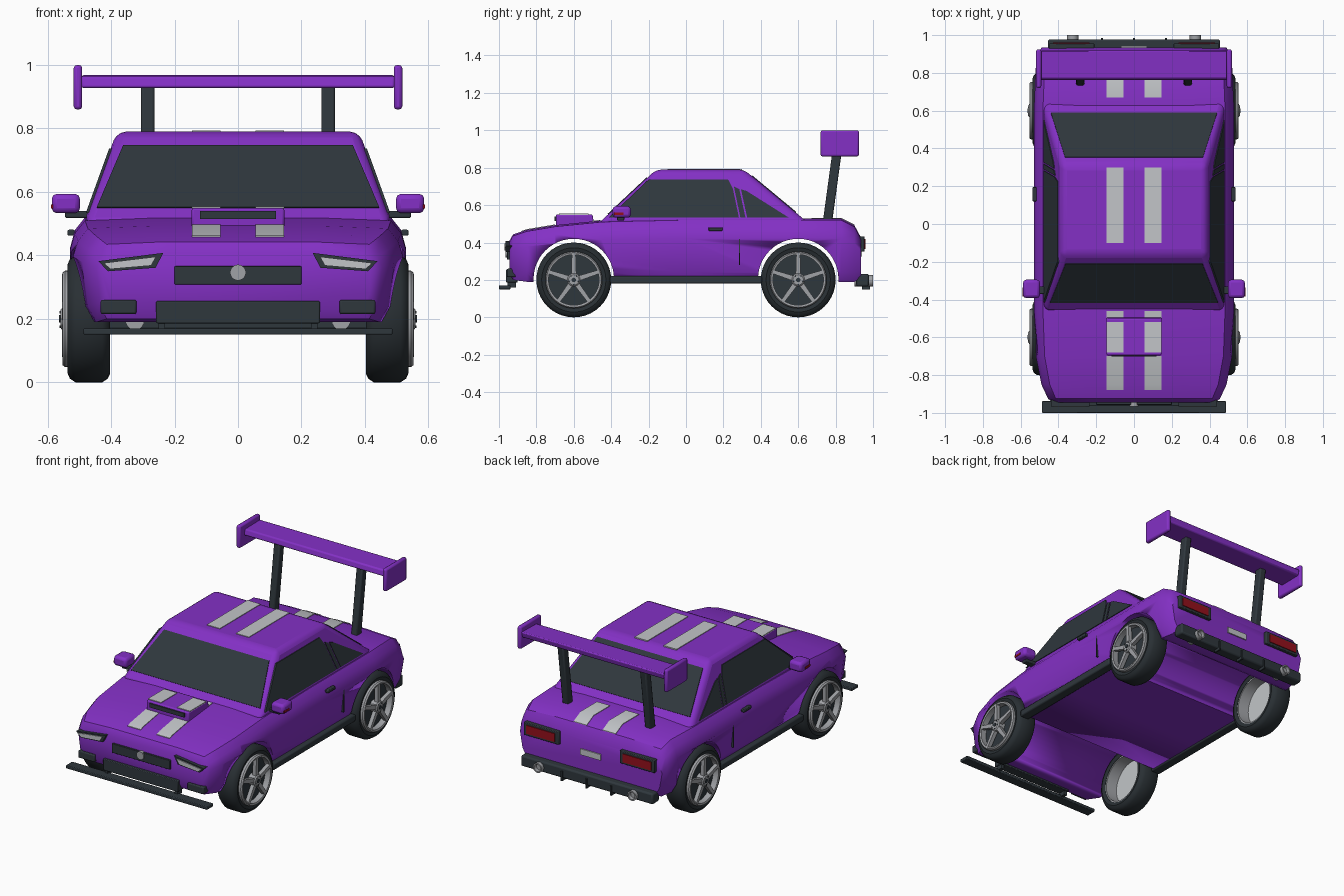
import bpy, bmesh, math
from mathutils import Vector

if "Cube" in bpy.data.objects:
    bpy.data.objects.remove(bpy.data.objects["Cube"])


def material(name, *rgb):
    m = bpy.data.materials.new(name)
    m.use_nodes = True
    m.diffuse_color = (*rgb, 1)
    m.node_tree.nodes["Principled BSDF"].inputs["Base Color"].default_value = (*rgb, 1)
    return m


PURPLE = material("purple paint", .23, .03, .56)
DARK = material("dark trim", .028, .038, .046)
RUBBER = material("tyre rubber", .022, .029, .034)
LIGHT = material("light grey", .54, .56, .58)
METAL = material("rim metal", .35, .36, .38)
RED = material("red lamp", .3, .005, .012)


def finish(name, bm, mat, bevel=0, segments=2):
    bmesh.ops.remove_doubles(bm, verts=bm.verts, dist=1e-5)
    bmesh.ops.recalc_face_normals(bm, faces=bm.faces)
    me = bpy.data.meshes.new(name)
    bm.to_mesh(me)
    bm.free()
    me.materials.append(mat)
    ob = bpy.data.objects.new(name, me)
    bpy.context.collection.objects.link(ob)
    if bevel:
        mod = ob.modifiers.new("Bevel", 'BEVEL')
        mod.width, mod.segments = bevel, segments
    bpy.ops.object.select_all(action='DESELECT')
    ob.select_set(True)
    bpy.context.view_layer.objects.active = ob
    bpy.ops.object.shade_smooth_by_angle(angle=math.radians(35))
    return ob


def plate(name, points, push, mat, bevel=0):
    """Polygon extruded along a vector."""
    bm = bmesh.new()
    face = bm.faces.new([bm.verts.new(p) for p in points])
    new = bmesh.ops.extrude_face_region(bm, geom=[face])["geom"]
    bmesh.ops.translate(bm, vec=Vector(push),
                        verts=[v for v in new if isinstance(v, bmesh.types.BMVert)])
    return finish(name, bm, mat, bevel)


def box(name, x, y, z, mat, bevel=0):
    pts = [(x[0], y[0], z[0]), (x[1], y[0], z[0]), (x[1], y[1], z[0]), (x[0], y[1], z[0])]
    return plate(name, pts, (0, 0, z[1] - z[0]), mat, bevel)


def skin(name, rings, mat, caps=False, loop=False, **kw):
    """Closed rings of points joined by quads."""
    bm = bmesh.new()
    rows = [[bm.verts.new(p) for p in r] for r in rings]
    n = len(rows[0])
    for a, b in zip(rows, rows[1:] + rows[:1] if loop else rows[1:]):
        for i in range(n):
            j = (i + 1) % n
            bm.faces.new((a[i], a[j], b[j], b[i]))
    if caps:
        bm.faces.new(rows[0])
        bm.faces.new(rows[-1])
    return finish(name, bm, mat, **kw)


def lathe(name, profile, centre, mat, axis='x', loop=False, sides=40):
    """Profile of (distance along axis, radius) turned around the axis."""
    rings = []
    for d, r in profile:
        ring = []
        for i in range(sides):
            a = math.tau * i / sides
            u, w = r * math.cos(a), r * math.sin(a)
            ring.append(Vector(centre) + Vector((d, u, w) if axis == 'x' else (u, d, w)))
        rings.append(ring)
    return skin(name, rings, mat, caps=not loop, loop=loop)


# Main body: sections of (y, half width, bottom, top)
STATIONS = [(-.945, .43, .23, .40), (-.925, .455, .20, .435), (-.85, .49, .19, .46),
            (-.7, .52, .19, .485), (-.45, .53, .19, .51), (0, .53, .19, .52),
            (.6, .53, .19, .52), (.83, .52, .19, .52), (.9, .505, .19, .485),
            (.935, .49, .21, .42)]


def section(y, w, lo, hi):
    half = [(.91 * w, lo), (.965 * w, lo + .05), (w, lo + .7 * (hi - lo)),
            (.97 * w, hi - .04), (.91 * w, hi), (.5 * w, hi + .008)]
    return [(x, y, z) for x, z in half] + [(-x, y, z) for x, z in reversed(half)]


body = skin("body", [section(*s) for s in STATIONS], PURPLE, caps=True)
for y in (-.6, .6):
    cutter = lathe("arch_cutter", [(-.7, .215), (.7, .215)], (0, y, .205), PURPLE, sides=48)
    cutter.hide_render = True
    mod = body.modifiers.new("Arch", 'BOOLEAN')
    mod.object, mod.operation, mod.solver = cutter, 'DIFFERENCE', 'EXACT'
    bpy.context.view_layer.objects.active = body
    bpy.ops.object.modifier_apply(modifier=mod.name)
    bpy.data.objects.remove(cutter)

# Cabin
base = [(-.487, -.47, .5), (.487, -.47, .5), (.487, .66, .5), (-.487, .66, .5)]
roof = [(-.382, -.16, .79), (.382, -.16, .79), (.382, .31, .79), (-.382, .31, .79)]
skin("cabin", [base, roof], PURPLE, caps=True, bevel=.028, segments=3)


def screen(name, y0, slope, low, high, push):
    pts = [(x, y0 + slope * (z - .5) - push[1] / 2, z - push[2] / 2) for x, z in
           ((-low[0], low[1]), low, high, (-high[0], high[1]))]
    plate(name, pts, push, DARK)


screen("windshield", -.47, 1.069, (.445, .55), (.362, .745), (0, -.006, .006))
screen("rear_window", .66, -1.207, (.44, .56), (.365, .755), (0, .006, .006))

SIDE_GLASS = {
    "door_window": [(-.415, .533), (-.2, .737), (.225, .737), (.25, .69), (.283, .533)],
    "pillar_trim": [(.256, .7), (.285, .685), (.318, .533), (.291, .533)],
    "quarter_window": [(.294, .685), (.325, .675), (.55, .533), (.327, .533)]}


def deck(y):
    for a, b in zip(STATIONS, STATIONS[1:]):
        if a[0] <= y <= b[0]:
            return a[3] + (b[3] - a[3]) * (y - a[0]) / (b[0] - a[0]) + .008


def stripe(name, x, y0, y1, height=deck):
    ys = [y0] + [s[0] for s in STATIONS if y0 < s[0] < y1] + [y1]
    pts = [(x - .045, y, height(y) + .004) for y in ys]
    pts += [(x - .045, y, height(y) - .003) for y in reversed(ys)]
    plate(name, pts, (.09, 0, 0), LIGHT)


def wheel(name, s, y):
    c = (0, y, .2)
    lathe(name + "_tyre", [(s * x, r) for x, r in (
        (.53, .15), (.537, .172), (.53, .188), (.512, .2), (.428, .2),
        (.41, .188), (.403, .172), (.41, .15))], c, RUBBER, loop=True)
    lathe(name + "_rim", [(s * x, r) for x, r in (
        (.412, .152), (.545, .152), (.553, .146), (.55, .135), (.412, .142))], c, METAL, loop=True)
    lathe(name + "_brake_disc", [(s * .5, .138), (s * .512, .138)], c, DARK)
    lathe(name + "_back_plate", [(s * .485, .14), (s * .499, .14)], c, LIGHT)
    lathe(name + "_hub", [(s * .513, .036), (s * .553, .036), (s * .56, .028)], c, METAL, sides=20)
    lathe(name + "_cap", [(s * .55, .012), (s * .564, .012)], c, DARK, sides=12)
    for k in range(5):
        a = math.tau * k / 5 + math.pi / 2
        out, across = Vector((0, math.cos(a), math.sin(a))), Vector((0, -math.sin(a), math.cos(a)))
        mid = Vector((s * .53, y, .2))
        pts = [mid + out * r + across * t for r, t in
               ((.02, -.014), (.142, -.01), (.142, .01), (.02, .014))]
        plate(f"{name}_spoke_{k + 1}", pts, (s * .024, 0, 0), METAL)
        bolt = Vector(c) + (out * math.cos(.63) + across * math.sin(.63)) * .025
        lathe(f"{name}_bolt_{k + 1}", [(s * .55, .004), (s * .562, .004)], bolt, DARK, sides=8)


# Everything that repeats on both sides
for s, side in ((1, "left"), (-1, "right")):
    def span(a, b):
        return sorted((s * a, s * b))

    for name, pts in SIDE_GLASS.items():
        plate(f"{side}_{name}", [(s * (.483 - (z - .5) * .362), y, z) for y, z in pts],
              (s * .009, 0, 0), DARK)
    for end, y in (("front", -.6), ("rear", .6)):
        wheel(f"{end}_{side}_wheel", s, y)

    # Stripes
    x = s * .1
    stripe(f"{side}_hood_stripe", x, -.88, -.7)
    stripe(f"{side}_cowl_stripe", x, -.5, -.46)
    stripe(f"{side}_scoop_stripe", x, -.68, -.52, lambda y: .55)
    stripe(f"{side}_roof_stripe", x, -.1, .3, lambda y: .79)
    stripe(f"{side}_trunk_stripe", x, .67, .9)

    # Side trim and mirrors
    box(f"{side}_side_skirt", span(.47, .53), (-.405, .405), (.18, .222), DARK, .008)
    box(f"{side}_door_handle", span(.515, .537), (.12, .195), (.462, .481), DARK, .004)
    box(f"{side}_door_seam", span(.5, .53), (.284, .29), (.28, .42), DARK)
    box(f"{side}_mirror_arm", span(.45, .545), (-.37, -.33), (.518, .54), DARK, .005)
    box(f"{side}_mirror", span(.498, .587), (-.392, -.295), (.533, .594), PURPLE, .016)
    box(f"{side}_mirror_lamp", span(.57, .589), (-.385, -.335), (.548, .56), RED)

    # Front lamps
    plate(f"{side}_headlight_housing", [(s * a, -.965, z) for a, z in (
        (.235, .408), (.44, .382), (.41, .35), (.26, .361))][::-1], (0, .045, 0), DARK)
    plate(f"{side}_headlight", [(s * a, -.97, z) for a, z in (
        (.258, .396), (.424, .376), (.402, .357), (.274, .368))], (0, .01, 0), LIGHT)
    box(f"{side}_fog_lamp", span(.32, .433), (-.958, -.91), (.215, .26), DARK, .006)

    # Rear lamps, exhausts and diffuser fins
    box(f"{side}_taillight_housing", span(.21, .45), (.9, .955), (.352, .432), DARK, .004)
    box(f"{side}_taillight", span(.235, .43), (.95, .96), (.366, .418), RED)
    lathe(f"{side}_exhaust", [(.9, .03), (1, .03), (1, .022), (.98, .02)],
          (s * .325, 0, .195), METAL, 'y', sides=20)
    box(f"{side}_diffuser_fin", span(.165, .175), (.94, .985), (.15, .21), DARK)

    # Wing supports and end plates
    plate(f"{side}_wing_strut", [(s * .263, y, z) for y, z in (
        (.73, .5), (.78, .5), (.84, .94), (.79, .94))], (s * .043, 0, 0), DARK, .008)
    box(f"{side}_wing_end_plate", span(.491, .518), (.72, .925), (.86, 1), PURPLE, .01)

# Wing blade
plate("wing_blade", [(-.495, y, z) for y, z in (
    (.76, .928), (.91, .93), (.92, .968), (.77, .965))], (.99, 0, 0), PURPLE, .008)

# Hood scoop
plate("hood_scoop", [(-.146, y, z) for y, z in (
    (-.695, .485), (-.695, .55), (-.5, .55), (-.49, .49))], (.292, 0, 0), PURPLE, .007)
box("scoop_opening", (-.12, .12), (-.702, -.69), (.515, .54), DARK)

# Nose
box("upper_grille", (-.2, .2), (-.957, -.92), (.308, .366), DARK, .003)
lathe("round_badge", [(-.965, .025), (-.94, .025)], (0, 0, .346), METAL, 'y', sides=24)
box("lower_grille", (-.258, .258), (-.962, -.9), (.186, .256), DARK, .004)
box("front_splitter", (-.487, .487), (-1, -.938), (.15, .17), DARK, .004)
for x in (-.24, .24):
    box("splitter_bracket", (x - .01, x + .01), (-.955, -.91), (.16, .22), DARK)

# Tail
box("rear_bumper", (-.455, .455), (.91, .978), (.165, .232), DARK, .01)
box("center_diffuser_fin", (-.005, .005), (.94, .985), (.15, .21), DARK)
box("rear_plate", (-.07, .07), (.93, .942), (.325, .362), LIGHT)
